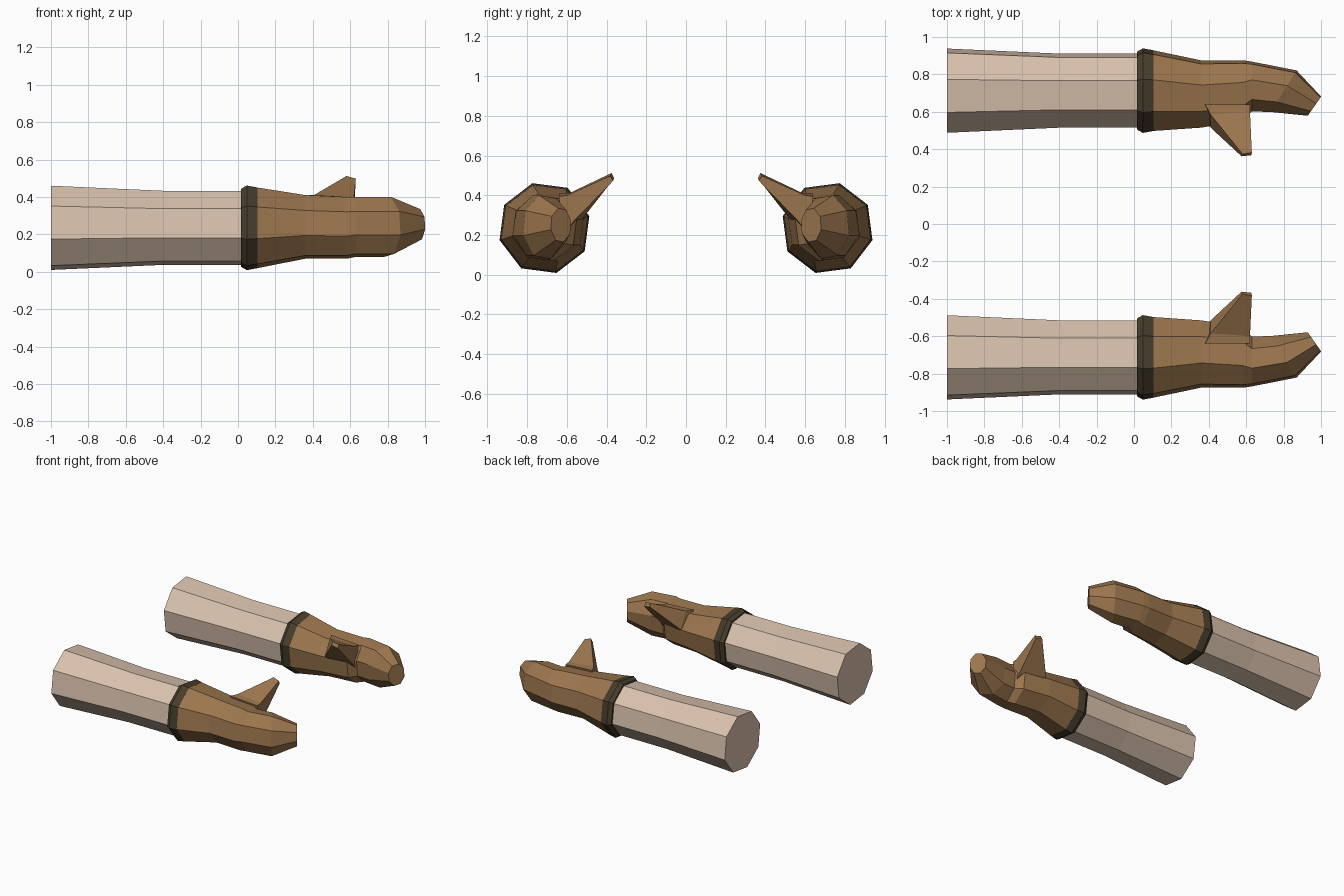
import bpy, bmesh, math

if "Cube" in bpy.data.objects:
    bpy.data.objects.remove(bpy.data.objects["Cube"])


def material(name, rgb):
    m = bpy.data.materials.new(name)
    m.diffuse_color = (*rgb, 1)
    m.use_nodes = True
    m.node_tree.nodes["Principled BSDF"].inputs["Base Color"].default_value = m.diffuse_color
    return m


SLEEVE = material("pale beige", (0.70, 0.54, 0.42))
GLOVE = material("leather brown", (0.33, 0.18, 0.075))
CUFF = material("dark brown", (0.062, 0.046, 0.025))


def ring(x, cy, ry, cz, rz, tilt=0.0):
    """Octagon across the arm; tilt shears x along y for the bent fingers."""
    pts = []
    for i in range(8):
        a = math.radians(-15 + 45 * i)
        dy = ry * math.cos(a)
        pts.append((x + tilt * dy, cy + dy, cz + rz * math.sin(a)))
    return pts


def loft(name, rings, mat, cap_start=False, cap_end=False):
    """Skin consecutive rings and mirror the part across y = 0."""
    bm = bmesh.new()
    loops = [[bm.verts.new(p) for p in r] for r in rings]
    for a, b in zip(loops, loops[1:]):
        n = len(a)
        for i in range(n):
            j = (i + 1) % n
            bm.faces.new((a[i], a[j], b[j], b[i]))
    if cap_start:
        bm.faces.new(loops[0][::-1])
    if cap_end:
        bm.faces.new(loops[-1])
    bmesh.ops.recalc_face_normals(bm, faces=bm.faces)
    me = bpy.data.meshes.new(name)
    bm.to_mesh(me)
    bm.free()
    me.materials.append(mat)
    ob = bpy.data.objects.new(name, me)
    bpy.context.collection.objects.link(ob)
    mod = ob.modifiers.new("mirror", 'MIRROR')
    mod.use_axis = (False, True, False)
    mod.use_mirror_merge = False
    return ob


def round_ring(x, r):
    return ring(x, 0.713, r, 0.235, r)


# Sleeve
loft("sleeve", [round_ring(-1.0, 0.233), round_ring(-0.4, 0.205),
                round_ring(0.03, 0.205)], SLEEVE, True, True)

# Cuff band
loft("cuff", [round_ring(0.015, 0.204), round_ring(0.017, 0.216),
              round_ring(0.047, 0.234), round_ring(0.105, 0.223)],
     CUFF, True, True)

# Mitten hand, bending inward at the fingertips
loft("mitten", [round_ring(0.104, 0.223),
                ring(0.36, 0.695, 0.186, 0.240, 0.176),
                ring(0.58, 0.713, 0.168, 0.235, 0.171),
                ring(0.63, 0.735, 0.138, 0.240, 0.166),
                ring(0.80, 0.710, 0.115, 0.240, 0.166, 0.62),
                ring(0.965, 0.630, 0.053, 0.250, 0.088, 0.70)],
     GLOVE, True, True)

# Thumb: wide root buried in the palm, narrow tip pointing in and up
loft("thumb", [[(0.38, 0.60, 0.24), (0.38, 0.64, 0.41),
                (0.62, 0.64, 0.395), (0.62, 0.62, 0.20)],
               [(0.41, 0.515, 0.29), (0.41, 0.585, 0.412),
                (0.62, 0.60, 0.40), (0.62, 0.565, 0.27)],
               [(0.575, 0.362, 0.485), (0.58, 0.375, 0.512),
                (0.63, 0.382, 0.498), (0.628, 0.368, 0.472)]],
     GLOVE, True, True)
